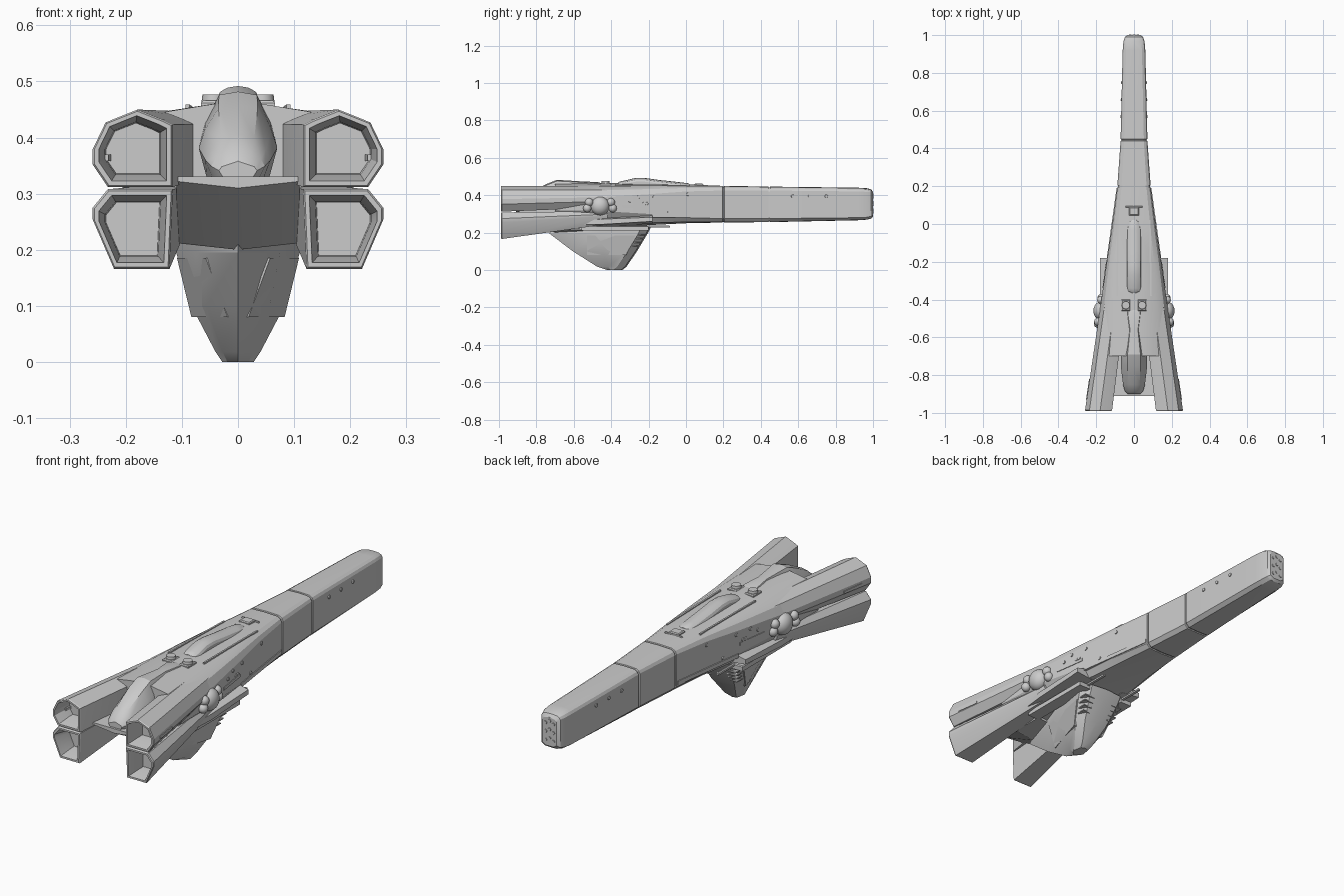
import bpy, bmesh, math
from mathutils import Vector

if "Cube" in bpy.data.objects:
    bpy.data.objects.remove(bpy.data.objects["Cube"])

grey = bpy.data.materials.new("hull grey")
grey.diffuse_color = (0.6, 0.6, 0.6, 1)
grey.use_nodes = True
grey.node_tree.nodes["Principled BSDF"].inputs["Base Color"].default_value = grey.diffuse_color


def finish(name, bm):
    bmesh.ops.recalc_face_normals(bm, faces=bm.faces)
    me = bpy.data.meshes.new(name)
    bm.to_mesh(me)
    bm.free()
    me.materials.append(grey)
    ob = bpy.data.objects.new(name, me)
    bpy.context.collection.objects.link(ob)
    return ob


def loft(name, rings):
    """Skin closed rings of points and cap both ends."""
    bm = bmesh.new()
    vs = [[bm.verts.new(p) for p in r] for r in rings]
    n = len(vs[0])
    for a, b in zip(vs, vs[1:]):
        for i in range(n):
            bm.faces.new((a[i], a[(i + 1) % n], b[(i + 1) % n], b[i]))
    bm.faces.new(vs[0])
    bm.faces.new(vs[-1])
    return finish(name, bm)


def mirror_ring(half):
    """Half outline starting and ending on x = 0, completed on -x."""
    return half + [(-x, y, z) for x, y, z in half[-2:0:-1]]


def box(name, x0, x1, y0, y1, z0, z1, inset=0.004):
    def ring(z, d):
        return [(x0 + d, y0 + d, z), (x1 - d, y0 + d, z), (x1 - d, y1 - d, z), (x0 + d, y1 - d, z)]
    return loft(name, [ring(z0, 0), ring(z1 - inset, 0), ring(z1, inset)])


def ball(name, c, r, squash=1.0):
    bm = bmesh.new()
    bmesh.ops.create_uvsphere(bm, u_segments=20, v_segments=12, radius=r)
    for v in bm.verts:
        v.co = Vector((v.co.x * squash, v.co.y, v.co.z)) + Vector(c)
    return finish(name, bm)


def disc(name, c, r, depth, axis):
    bm = bmesh.new()
    bmesh.ops.create_cone(bm, cap_ends=True, segments=16, radius1=r, radius2=r * 0.85, depth=depth)
    q = Vector((0, 0, 1)).rotation_difference(Vector(axis))
    for v in bm.verts:
        v.co = q @ v.co + Vector(c)
    return finish(name, bm)


# Main hull: y, half width, shoulder x, top z, shoulder z, side top z, side low z, bottom x, bottom z, keel z
hull = [
    (1.0, .036, .020, .418, .415, .405, .295, .020, .285, .285),
    (.99, .048, .030, .431, .429, .415, .287, .030, .276, .275),
    (.965, .056, .038, .438, .436, .418, .282, .038, .270, .269),
    (.92, .060, .042, .440, .438, .420, .280, .042, .267, .266),
    (.445, .071, .052, .446, .444, .425, .275, .055, .257, .256),
    (.20, .088, .066, .450, .448, .425, .275, .072, .257, .254),
    (.0, .114, .085, .458, .450, .420, .280, .090, .257, .250),
    (-.2, .144, .105, .463, .450, .405, .300, .115, .252, .240),
    (-.45, .180, .122, .465, .448, .390, .315, .130, .238, .222),
    (-.70, .190, .135, .467, .445, .385, .320, .112, .212, .200),
]


def hull_ring(s, k=0.0):
    y, w, ws, zt, zs, za, zb, xb, zl, zc = s
    return mirror_ring([(0, y, zt - k), (ws - k, y, zs - k), ((ws + 2 * w) / 3 - k, y, (zs * 1.6 + za) / 2.6 - k),
                        (w - k, y, za - k), (w - k, y, zb + k), (xb - k, y, zl + k), (0, y, zc + k)])


rings = []
for s in hull:
    if s[0] in (.445, .20):                       # panel seam grooves
        for dy, k in ((.005, 0), (.003, .004), (-.003, .004), (-.005, 0)):
            rings.append(hull_ring((s[0] + dy,) + s[1:], k))
    else:
        rings.append(hull_ring(s))
loft("main_hull", rings)


def hull_width(y):
    for a, b in zip(hull, hull[1:]):
        if b[0] <= y <= a[0]:
            t = (a[0] - y) / (a[0] - b[0])
            return a[1] + (b[1] - a[1]) * t


# Rear deck wedge between the engines
loft("rear_deck", [mirror_ring([(0, y, .331), (w, y, .331), (w, y, zb), (0, y, zb - .012)])
                   for y, w, zb in ((-.55, .10, .215), (-.70, .105, .212), (-.85, .11, .29), (-.91, .11, .322))])

# Engine nozzles, hollow at the back
upper = [(.116, .423), (.134, .432), (.179, .450), (.236, .427), (.259, .379), (.259, .352), (.232, .312), (.116, .312)]
lower = [(.116, .308), (.232, .308), (.259, .275), (.259, .254), (.221, .166), (.122, .166)]
upper_root = (.045, .175, .335, .447)
lower_root = (.085, .172, .245, .315)


def nozzle(name, outline, root, side):
    xs, zs = [p[0] for p in outline], [p[1] for p in outline]
    x0, x1, z0, z1 = min(xs), max(xs), min(zs), max(zs)
    cx, cz = (x0 + x1) / 2, (z0 + z1) / 2

    def ring(y, d):
        kx, kz = 1 - d / (x1 - cx), 1 - d / (z1 - cz)
        return [(side * (cx + (x - cx) * kx), y, cz + (z - cz) * kz) for x, z in outline]
    start = [(side * (root[0] + (x - x0) / (x1 - x0) * (root[1] - root[0])), -.42,
              root[2] + (z - z0) / (z1 - z0) * (root[3] - root[2])) for x, z in outline]
    loft(name, [start, ring(-.985, 0), ring(-.99, .003), ring(-.99, .011), ring(-.93, .022), ring(-.90, .024)])


for side, tag in ((1, "right"), (-1, "left")):
    nozzle("upper_nozzle_" + tag, upper, upper_root, side)
    nozzle("lower_nozzle_" + tag, lower, lower_root, side)

# Dorsal fairing running back over the deck
spine = [(-.44, .062, .460), (-.47, .066, .470), (-.56, .042, .474), (-.69, .068, .482),
         (-.75, .070, .458), (-.85, .058, .405), (-.885, .048, .378), (-.90, .034, .358)]
loft("spine_fairing", [mirror_ring([(0, y, zt), (w * .5, y, zt - .006), (w * .85, y, zt - (zt - .33) * .35),
                                    (w, y, zt - (zt - .33) * .6), (w * .8, y, .33), (0, y, .33)])
                       for y, w, zt in spine])

# Long dorsal blister
blister = [(.02, .022, .460), (.01, .032, .464), (-.03, .037, .469), (-.14, .037, .481), (-.22, .037, .492),
           (-.27, .037, .492), (-.34, .037, .476), (-.355, .034, .472), (-.365, .024, .466)]
loft("dorsal_blister", [mirror_ring([(0, y, zt), (w * .5, y, zt - .003), (w * .85, y, zt - .01),
                                     (w, y, zt - .02), (w, y, .43), (0, y, .43)]) for y, w, zt in blister])
box("dorsal_hatch", -.026, .026, .045, .09, .44, .463)
box("hatch_bar", -.045, .045, .088, .094, .44, .458)

# Ventral fin: z, aft y, front y, half width
fin = [(0.0, -.42, -.34, .028), (.018, -.475, -.318, .040), (.10, -.605, -.262, .083),
       (.195, -.73, -.205, .110), (.235, -.70, -.185, .115)]


def fin_half(z, ya, yf, w):
    yw = yf - .05
    return [(0, ya, z), (w * .68, ya + (yw - ya) * .55, z), (w, yw, z), (w * .72, yf - .008, z), (0, yf, z)]


loft("ventral_fin", [mirror_ring(fin_half(*f)) for f in fin])


def fin_x(y, z):
    for a, b in zip(fin, fin[1:]):
        if a[0] <= z <= b[0]:
            t = (z - a[0]) / (b[0] - a[0])
            p = fin_half(*[m + (n - m) * t for m, n in zip(a, b)])
            for q, r in zip(p[:3], p[1:3]):
                if q[1] <= y <= r[1]:
                    return q[0] + (r[0] - q[0]) * (y - q[1]) / (r[1] - q[1])
    return w_default


w_default = .08
for side, tag in ((1, "right"), (-1, "left")):
    # Fin side panel and leading edge slats
    corners = [(-.53, .185), (-.27, .185), (-.32, .08), (-.53, .08)]
    loft("fin_panel_" + tag, [[(side * (fin_x(y, z) + d), y, z) for y, z in corners] for d in (-.01, .003)])
    for i in range(4):
        z = .125 + .02 * i
        yf = -.245 + .036 * i / 3
        box("fin_slat_" + tag, *sorted((side * .05, side * (.087 + .006 * i))), yf - .045, yf - .005, z, z + .006, .002)

    # Side shelf, lower rails and gun barrel under the hull edge
    loft("side_shelf_" + tag, [[(side * x, y, z) for x, z in ((.08, zb), (w, zb + .012), (w, zt), (.08, zt + .02))]
                               for y, w, zb, zt in ((-.62, .165, .228, .262), (-.45, .18, .232, .272),
                                                    (-.18, .18, .248, .282))])
    box("lower_rail_" + tag, *sorted((side * .09, side * .15)), -.56, -.20, .212, .236)
    box("gun_barrel_" + tag, *sorted((side * .095, side * .108)), -.5, -.085, .226, .238)

    # Side sensor dome cluster
    ball("side_dome_" + tag, (side * .175, -.46, .342), .05, .8)
    for dy, dz in ((-.068, -.012), (-.058, .02), (.068, -.012), (.058, .02)):
        ball("small_dome_" + tag, (side * (.181 - dy * .14), -.46 + dy, .342 + dz), .022)

    # Round ports along the flanks
    for y, z in ((.57, .395), (.66, .395), (.75, .395), (.01, .405), (-.09, .31), (-.17, .39),
                 (-.21, .355), (-.225, .355), (-.255, .39), (-.3, .37)):
        disc("side_port_" + tag, (side * hull_width(y), y, z), .009, .008, (side, .1, 0))

    # Flush side armour strips
    for y0, y1, z0, z1 in ((.19, -.18, .282, .300), (-.19, -.34, .335, .348)):
        loft("armour_strip_" + tag, [[(side * (hull_width(y) + d), y, z) for d, z in
                                      ((-.02, z0), (.003, z0), (.003, z1), (-.02, z1))] for y in (y0, y1)])
    # Engine vent slit bar
    loft("engine_bar_" + tag, [[(side * (w + d), y, z) for d, z in ((-.02, .358), (.003, .358), (.003, .37), (-.02, .37))]
                               for y, w in ((-.93, .251), (-.82, .235))])

    # Roof turrets
    disc("roof_turret_" + tag, (side * .043, -.43, .462), .024, .03, (0, 0, 1))
    box("turret_base_" + tag, *sorted((side * .02, side * .066)), -.46, -.40, .44, .466)

    # Raised roof rails beside the blister
    loft("roof_rail_" + tag, [[(side * (x + d), y, z) for d, z in ((-.004, .43), (-.004, zt), (.004, zt), (.004, .43))]
                              for y, x, zt in ((.02, .084, .454), (-.38, .09, .459))])

# Nose launch ports
for x in (-.02, 0, .02):
    for z in (.31, .35, .39):
        disc("nose_port", (x, 1.0, z + (.012 if x == 0 else 0)), .008, .006, (0, 1, 0))

# Smooth shading that keeps hard edges
for ob in bpy.context.scene.objects:
    ob.select_set(True)
    bpy.context.view_layer.objects.active = ob
bpy.ops.object.shade_smooth_by_angle(angle=math.radians(25))
